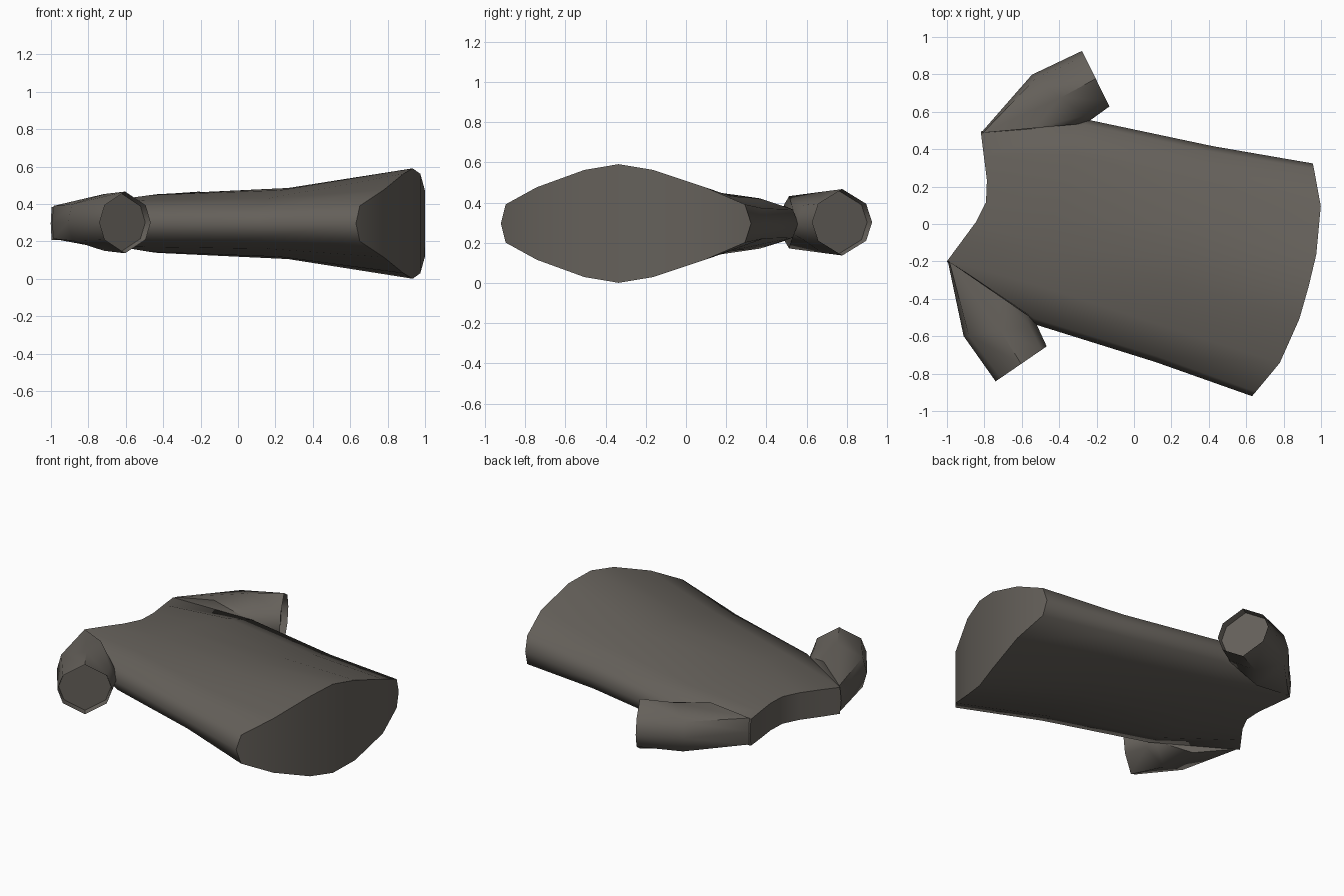
import bpy, bmesh, math

if "Cube" in bpy.data.objects:
    bpy.data.objects.remove(bpy.data.objects["Cube"])

ANGLE = math.radians(-14.65)   # the shirt lies turned on the ground
OFFSET, MID = -0.088, 0.296    # sideways offset of its axis, mid height

cloth = bpy.data.materials.new("warm grey cloth")
cloth.diffuse_color = (0.13, 0.118, 0.103, 1)
cloth.use_nodes = True
cloth.node_tree.nodes["Principled BSDF"].inputs["Base Color"].default_value = cloth.diffuse_color


def place(u, v, z):
    """Shirt coordinates (u to hem, v to side) to world."""
    c, s, v = math.cos(ANGLE), math.sin(ANGLE), v + OFFSET
    return (c * u - s * v, s * u + c * v, MID + z)


def finish(name, bm, angle):
    bmesh.ops.recalc_face_normals(bm, faces=bm.faces)
    mesh = bpy.data.meshes.new(name)
    bm.to_mesh(mesh)
    bm.free()
    mesh.materials.append(cloth)
    ob = bpy.data.objects.new(name, mesh)
    bpy.context.collection.objects.link(ob)
    bpy.context.view_layer.objects.active = ob
    ob.select_set(True)
    bpy.ops.object.shade_smooth_by_angle(angle=math.radians(angle))
    ob.select_set(False)


def loft(bm, rings):
    n = len(rings[0])
    for a, b in zip(rings, rings[1:]):
        for i in range(n):
            j = (i + 1) % n
            bm.faces.new((a[i], a[j], b[j], b[i]))


# Torso: half profiles from the middle to the side, as (u, v, half height)
HALVES = [
    [(-.795, 0, .09), (-.82, .115, .09), (-.87, .24, .09), (-.915, .352, .088), (-.918, .36, 0)],
    [(-.42, 0, .157), (-.42, .16, .152), (-.41, .36, .125), (-.39, .535, .07), (-.38, .565, 0)],
    [(.30, 0, .19), (.30, .17, .178), (.30, .40, .135), (.30, .565, .075), (.30, .597, 0)],
    [(.988, 0, .295), (.984, .178, .266), (.942, .433, .18), (.857, .615, .095), (.843, .643, 0)],
]
bm = bmesh.new()
rings = []
for half in HALVES:
    top = [(u, -v, h) for u, v, h in half[:0:-1]] + half
    low = [(u, v, -h) for u, v, h in top[-2:0:-1]]
    rings.append([bm.verts.new(place(*p)) for p in top + low])
loft(bm, rings)
# Neck and hem are closed by upright strips
for r in (rings[0], rings[-1]):
    n = len(r)
    bm.faces.new((r[0], r[1], r[-1]))
    bm.faces.new((r[8], r[7], r[9]))
    for i in range(1, 7):
        bm.faces.new((r[i], r[i + 1], r[n - i - 1], r[n - i]))
finish("shirt_torso", bm, 50)

# Sleeves: eight-sided rings as outer point, inner point, heights
SLEEVE = [
    ((-.915, .352), (-.38, .545), (.088, .13, .06), .02),
    ((-.73, .722), (-.365, .567), (.098, .152, .085), .07),
    ((-.503, .913), (-.286, .663), (.092, .165, .092), .10),
]
for side, name in ((1, "left_sleeve"), (-1, "right_sleeve")):
    bm = bmesh.new()
    rings = []
    for o, i, (ho, hm, hi), f in SLEEVE:
        ts = [(0, 0), (f, ho), (.5, hm), (.9, hi), (1, 0), (.9, -hi), (.5, -hm), (f, -ho)]
        rings.append([bm.verts.new(place(o[0] + (i[0] - o[0]) * t,
                                         side * (o[1] + (i[1] - o[1]) * t), h + .006))
                      for t, h in ts])
    loft(bm, rings)
    bm.faces.new(rings[0])
    # Cuff opening with a thin rim and a shallow recess
    cuff = bm.faces.new(rings[-1])
    bmesh.ops.recalc_face_normals(bm, faces=bm.faces)
    bmesh.ops.inset_region(bm, faces=[cuff], thickness=.008, depth=0)
    bmesh.ops.translate(bm, verts=cuff.verts, vec=cuff.normal * -.04)
    finish(name, bm, 50)
